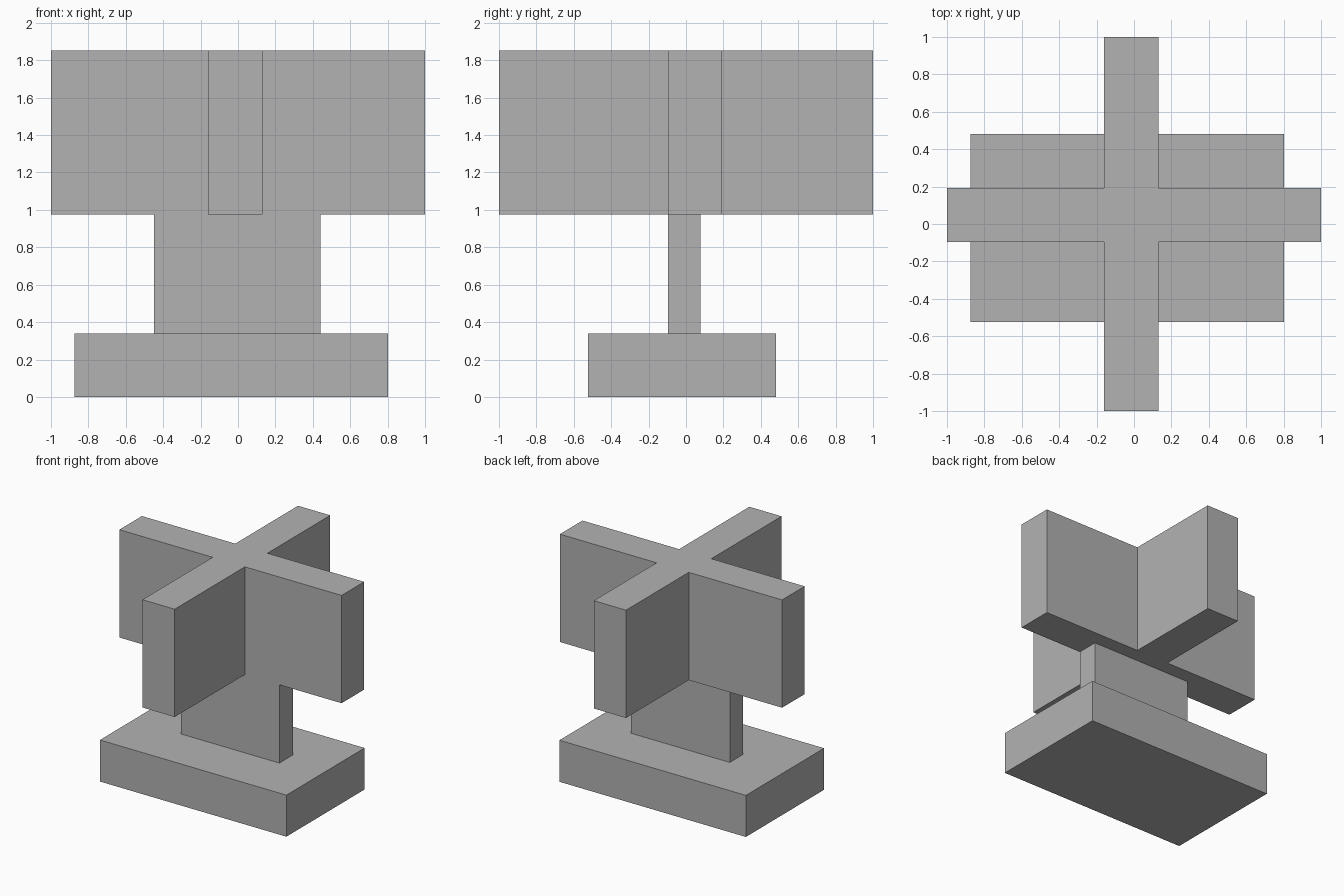
import bpy
import bmesh

cube = bpy.data.objects.get("Cube")
if cube:
    bpy.data.objects.remove(cube, do_unlink=True)

grey = bpy.data.materials.new("plain_grey")
grey.use_nodes = True
GREY = (0.448, 0.448, 0.448, 1.0)
grey.diffuse_color = GREY
grey.node_tree.nodes["Principled BSDF"].inputs["Base Color"].default_value = GREY


def prism(name, outline, bottom, top):
    """Extrude a flat outline upward into a solid."""
    bm = bmesh.new()
    face = bm.faces.new([bm.verts.new((x, y, bottom)) for x, y in outline])
    geom = bmesh.ops.extrude_face_region(bm, geom=[face])["geom"]
    moved = [v for v in geom if isinstance(v, bmesh.types.BMVert)]
    bmesh.ops.translate(bm, verts=moved, vec=(0, 0, top - bottom))
    bmesh.ops.recalc_face_normals(bm, faces=bm.faces)
    mesh = bpy.data.meshes.new(name)
    bm.to_mesh(mesh)
    bm.free()
    mesh.materials.append(grey)
    obj = bpy.data.objects.new(name, mesh)
    bpy.context.collection.objects.link(obj)
    return obj


def rectangle(x0, x1, y0, y1):
    return [(x0, y0), (x1, y0), (x1, y1), (x0, y1)]


def cross(x0, x1, y0, y1, reach):
    """Plus-shaped outline whose four arms meet in the given rectangle."""
    r = reach
    return [(x0, -r), (x1, -r), (x1, y0), (r, y0), (r, y1), (x1, y1),
            (x1, r), (x0, r), (x0, y1), (-r, y1), (-r, y0), (x0, y0)]


BASE_TOP, STEM_TOP, HEIGHT = 0.338, 0.975, 1.852

# Block foot, flat upright and cross-shaped head
prism("base", rectangle(-0.875, 0.803, -0.525, 0.48), 0, BASE_TOP)
prism("stem", rectangle(-0.448, 0.44, -0.096, 0.077), BASE_TOP, STEM_TOP)
prism("cross_head", cross(-0.16, 0.13, -0.097, 0.193, 1.0), STEM_TOP, HEIGHT)
